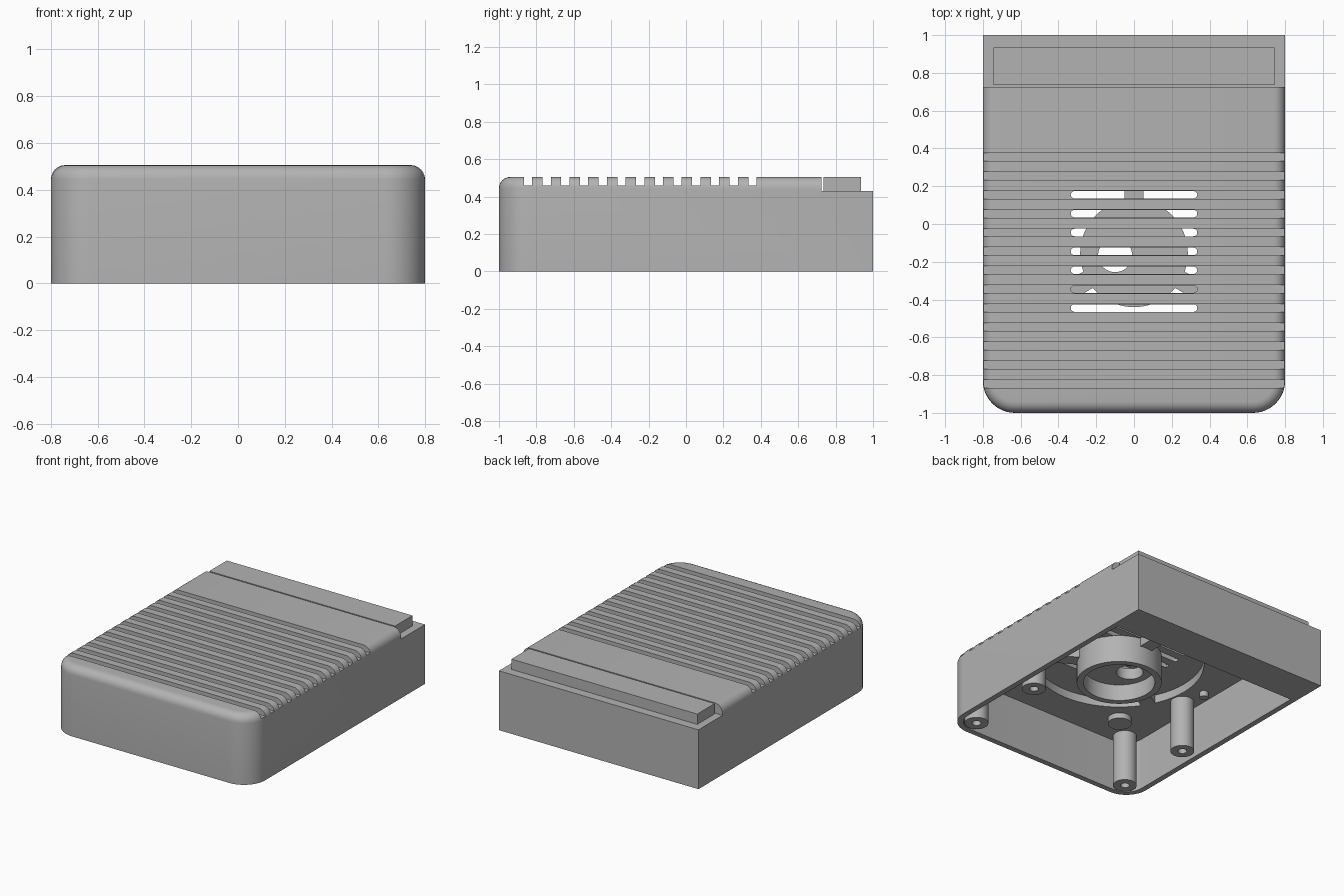
import bpy, bmesh, math
from mathutils import Matrix, Vector

cube = bpy.data.objects.get("Cube")
if cube:
    bpy.data.objects.remove(cube, do_unlink=True)

grey = bpy.data.materials.new("plain grey")
grey.use_nodes = True
grey.diffuse_color = (0.45, 0.45, 0.45, 1)
grey.node_tree.nodes["Principled BSDF"].inputs["Base Color"].default_value = grey.diffuse_color

FAN_Y = -0.155
CEILING, RECESS_TOP, TOP, STEP = 0.38, 0.44, 0.505, 0.43
BACK = 0.73


def make(name, bm):
    bmesh.ops.recalc_face_normals(bm, faces=bm.faces)
    mesh = bpy.data.meshes.new(name)
    bm.to_mesh(mesh)
    bm.free()
    mesh.materials.append(grey)
    ob = bpy.data.objects.new(name, mesh)
    bpy.context.collection.objects.link(ob)
    return ob


def box(bm, x0, x1, y0, y1, z0, z1, turn=None):
    m = Matrix.Translation(((x0 + x1) / 2, (y0 + y1) / 2, (z0 + z1) / 2))
    m = m @ Matrix.Diagonal((x1 - x0, y1 - y0, z1 - z0, 1))
    bmesh.ops.create_cube(bm, size=1, matrix=turn @ m if turn else m)


def cylinder(bm, x, y, r, z0, z1, sides=48):
    bmesh.ops.create_cone(bm, cap_ends=True, segments=sides, radius1=r, radius2=r, depth=z1 - z0,
                          matrix=Matrix.Translation((x, y, (z0 + z1) / 2)))


def prism(bm, points, z0, z1):
    face = bm.faces.new([bm.verts.new((x, y, z0)) for x, y in points])
    ext = bmesh.ops.extrude_face_region(bm, geom=[face])["geom"]
    for v in ext:
        if isinstance(v, bmesh.types.BMVert):
            v.co.z = z1


def arc(cx, cy, r, start, end, steps=12):
    for i in range(steps + 1):
        a = math.radians(start + (end - start) * i / steps)
        yield cx + r * math.cos(a), cy + r * math.sin(a)


def outline(half, front, back, r):
    # Square at the back, rounded at the two front corners
    return ([(half, back), (-half, back)]
            + list(arc(-half + r, front + r, r, 180, 270))
            + list(arc(half - r, front + r, r, 270, 360)))


def cut(target, cutter, operation="DIFFERENCE"):
    mod = target.modifiers.new("cut", "BOOLEAN")
    mod.operation = operation
    mod.solver = "EXACT"
    mod.object = cutter
    bpy.context.view_layer.objects.active = target
    bpy.ops.object.modifier_apply(modifier=mod.name)
    bpy.data.objects.remove(cutter, do_unlink=True)


# Case: rounded block with a softened top edge
bm = bmesh.new()
prism(bm, outline(0.8, -1, 1, 0.17), 0, TOP)
rim = [e for e in bm.edges if all(v.co.z > TOP - 0.01 for v in e.verts)
       and not all(v.co.y > 0.99 for v in e.verts)]
bmesh.ops.bevel(bm, geom=rim, offset=0.06, segments=6, profile=0.5, affect="EDGES")
case = make("case", bm)

# Step at the back of the lid
bm = bmesh.new()
box(bm, -1, 1, 0.725, 1.2, STEP, 0.7)
cut(case, make("step_cutter", bm))

# Hollow inside, open below, leaving a solid back block
bm = bmesh.new()
prism(bm, outline(0.76, -0.96, BACK, 0.13), -0.1, CEILING)
cut(case, make("cavity_cutter", bm))

# Round recess in the ceiling
bm = bmesh.new()
cylinder(bm, 0, FAN_Y, 0.57, 0.3, RECESS_TOP, 64)
cut(case, make("recess_cutter", bm))

# Grooves across the lid
bm = bmesh.new()
for i in range(13):
    y = -0.845 + 0.1 * i
    box(bm, -1, 1, y - 0.022, y + 0.022, 0.46, 0.6)
cut(case, make("groove_cutter", bm))

# Vent slots in the middle grooves
bm = bmesh.new()
for i in range(7):
    y = -0.445 + 0.1 * i
    prism(bm, list(arc(0.315, y, 0.02, -90, 90, 6)) + list(arc(-0.315, y, 0.02, 90, 270, 6)),
          0.41, 0.48)
cut(case, make("slot_cutter", bm))

# Side window, in the right wall
bm = bmesh.new()
r = 0.05
shape = ([(0.728, 0.05), (0.728, 0.32)]
         + list(arc(-0.18 + r, 0.32 - r, r, 90, 180, 6))
         + list(arc(-0.18 + r, 0.05 + r, r, 180, 270, 6)))
prism(bm, shape, -0.9, -0.745)
for v in bm.verts:
    v.co = Vector((v.co.z, v.co.x, v.co.y))
cut(case, make("window_cutter", bm))

# Raised plate on the back step
bm = bmesh.new()
box(bm, -0.745, 0.745, 0.735, 0.935, STEP - 0.005, TOP)
back_plate = make("back_plate", bm)

# Cup hanging under the vents, with an off-centre hole in its floor
bm = bmesh.new()
cylinder(bm, 0, FAN_Y, 0.285, 0.24, RECESS_TOP + 0.002, 64)
cup = make("vent_cup", bm)
bm = bmesh.new()
cylinder(bm, 0, FAN_Y, 0.24, 0.1, 0.36, 64)
cut(cup, make("bore_cutter", bm))
bm = bmesh.new()
cylinder(bm, -0.1, -0.165, 0.09, 0.3, 0.5)
cut(cup, make("hole_cutter", bm))

# Three spokes carrying the cup
for i, angle in enumerate((90, 210, 330)):
    bm = bmesh.new()
    turn = Matrix.Translation((0, FAN_Y, 0)) @ Matrix.Rotation(math.radians(angle), 4, "Z")
    box(bm, 0.27, 0.58, -0.05, 0.05, CEILING, RECESS_TOP + 0.002, turn)
    make("spoke_%d" % (i + 1), bm)

# Four screw posts with blind holes
posts = []
for x in (-0.65, 0.65):
    for y in (-0.87, -0.27):
        bm = bmesh.new()
        cylinder(bm, x, y, 0.08, 0, CEILING + 0.01, 32)
        post = make("screw_post", bm)
        bm = bmesh.new()
        cylinder(bm, x, y, 0.03, -0.1, 0.3, 20)
        cut(post, make("screw_hole_cutter", bm))
        posts.append(post)

# Small pegs under the ceiling
pegs = []
for x, y, r in ((-0.47, -0.71, 0.08), (-0.68, -0.08, 0.03)):
    bm = bmesh.new()
    cylinder(bm, x, y, r, 0.34, CEILING + 0.01, 24)
    pegs.append(make("ceiling_peg", bm))

# Smooth the round surfaces, keep the edges crisp
bpy.ops.object.select_all(action="DESELECT")
for ob in [case, cup] + posts + pegs:
    ob.select_set(True)
bpy.context.view_layer.objects.active = case
bpy.ops.object.shade_smooth_by_angle(angle=math.radians(30))
